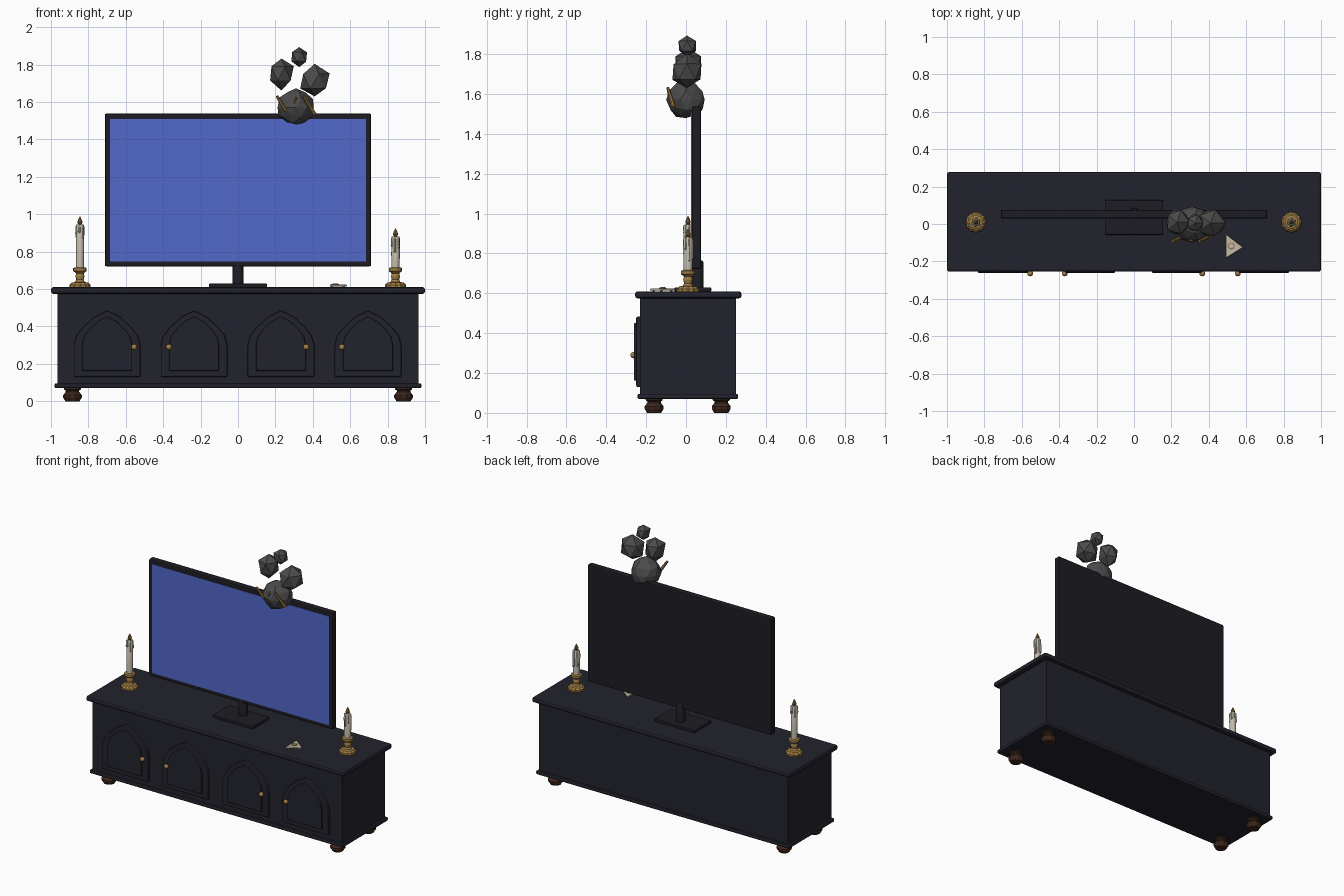
import bpy, bmesh, math, random
from mathutils import Vector

random.seed(4)
if "Cube" in bpy.data.objects:
    bpy.data.objects.remove(bpy.data.objects["Cube"], do_unlink=True)


def material(name, r, g, b):
    m = bpy.data.materials.new(name)
    m.use_nodes = True
    m.diffuse_color = (r, g, b, 1)
    m.node_tree.nodes["Principled BSDF"].inputs["Base Color"].default_value = (r, g, b, 1)
    return m


CABINET = material("midnight wood", .016, .016, .026)
PLASTIC = material("black plastic", .012, .012, .017)
SCREEN = material("blue screen", .085, .14, .6)
BRASS = material("brass", .36, .21, .06)
WAX = material("cream wax", .54, .5, .4)
ROCK = material("charcoal", .07, .07, .072)
FOOT = material("brown wood", .05, .022, .012)
FLAME = material("amber flame", .27, .14, .035)


def finish(name, bm, mat, bevel=0, smooth=False):
    bmesh.ops.recalc_face_normals(bm, faces=bm.faces)
    me = bpy.data.meshes.new(name)
    bm.to_mesh(me)
    bm.free()
    ob = bpy.data.objects.new(name, me)
    bpy.context.collection.objects.link(ob)
    me.materials.append(mat)
    if bevel:
        mod = ob.modifiers.new("bevel", "BEVEL")
        mod.width = bevel
        mod.segments = 2
    if smooth:
        bpy.ops.object.select_all(action='DESELECT')
        ob.select_set(True)
        bpy.context.view_layer.objects.active = ob
        bpy.ops.object.shade_smooth_by_angle(angle=math.radians(40))
    return ob


def prism(name, outline, depth, mat, bevel=0):
    """Extrude a closed outline of 3D points along a depth vector."""
    bm = bmesh.new()
    face = bm.faces.new([bm.verts.new(p) for p in outline])
    new = bmesh.ops.extrude_face_region(bm, geom=[face])["geom"]
    bmesh.ops.translate(bm, vec=depth, verts=[v for v in new if isinstance(v, bmesh.types.BMVert)])
    return finish(name, bm, mat, bevel)


def box(name, x0, x1, y0, y1, z0, z1, mat, bevel=0):
    return prism(name, [(x0, y0, z0), (x1, y0, z0), (x1, y1, z0), (x0, y1, z0)],
                 (0, 0, z1 - z0), mat, bevel)


def lathe(name, x, y, profile, mat, sides=16, flute=0, smooth=False):
    """Stack rings of (radius, height); flute scallops alternate corners."""
    bm = bmesh.new()
    rings = []
    for r, z in profile:
        ring = []
        for i in range(sides):
            a = math.tau * i / sides
            rr = r * (1 - flute * (i % 2))
            ring.append(bm.verts.new((x + rr * math.cos(a), y + rr * math.sin(a), z)))
        rings.append(ring)
    for a, b in zip(rings, rings[1:]):
        for i in range(sides):
            j = (i + 1) % sides
            bm.faces.new((a[i], a[j], b[j], b[i]))
    bm.faces.new(rings[0])
    bm.faces.new(rings[-1])
    return finish(name, bm, mat, smooth=smooth)


def rod(name, start, end, radius, mat):
    a, b = Vector(start), Vector(end)
    bm = bmesh.new()
    bmesh.ops.create_cone(bm, cap_ends=True, segments=8, radius1=radius,
                          radius2=radius * .7, depth=(b - a).length)
    ob = finish(name, bm, mat)
    ob.location = (a + b) / 2
    ob.rotation_euler = (b - a).to_track_quat('Z', 'Y').to_euler()


# Cabinet carcass, mouldings and top
box("cabinet_body", -.965, .965, -.23, .25, .085, .585, CABINET)
box("base_moulding", -.98, .98, -.243, .262, .07, .096, CABINET, .008)
box("cabinet_top", -1, 1, -.255, .278, .575, .61, CABINET, .012)

# Turned feet
for sx in (-.885, .885):
    for y in (-.16, .177):
        lathe("cabinet_foot", sx, y, [(.037, 0), (.05, .02), (.05, .033), (.036, .05),
                                      (.036, .058), (.045, .064), (.045, .072)], FOOT, 10)


# Pointed-arch doors with raised panels and knobs
def arch(cx, y, base, half):
    left = [(-x, z) for x, z in half if x > 0]
    pts = [(-half[0][0], base), (half[0][0], base)] + list(half) + left[::-1]
    return [(cx + x, y, z) for x, z in pts]


OUTER = [(.178, .30), (.165, .35), (.13, .395), (.07, .45), (0, .485)]
INNER = [(.134, .30), (.124, .345), (.096, .383), (.05, .427), (0, .453)]
for cx, knob_x in ((-.7, -.555), (-.235, -.37), (.23, .365), (.695, .555)):
    prism("door_frame", arch(cx, -.225, .13, OUTER), (0, -.025, 0), CABINET, .008)
    prism("door_panel", arch(cx, -.24, .162, INNER), (0, -.022, 0), CABINET, .007)
    bm = bmesh.new()
    bmesh.ops.create_icosphere(bm, subdivisions=2, radius=.016)
    finish("door_knob", bm, BRASS, smooth=True).location = (knob_x, -.264, .29)

# Television on its stand
box("tv_housing", -.712, .712, .029, .075, .722, 1.538, PLASTIC, .008)
box("tv_screen", -.685, .685, .026, .032, .748, 1.51, SCREEN)
box("tv_stand_base", -.156, .156, -.058, .127, .608, .63, PLASTIC, .006)
neck = lathe("tv_stand_neck", 0, 0, [(.03, .62), (.03, .755), (.024, .765)],
             PLASTIC, 16, smooth=True)
neck.location.y = .058

# Candlesticks with dripping candles
for x, top in ((-.845, .945), (.842, .882)):
    y = .01
    lathe("candle_holder_base", x, y, [(.057, .608), (.057, .622), (.045, .634), (.026, .638)],
          BRASS, 24, .1)
    lathe("candle_holder_stem", x, y, [(.03, .63), (.02, .65), (.024, .668), (.02, .684),
                                       (.036, .697), (.036, .712), (.028, .716)], BRASS)
    lathe("candle", x, y, [(.022, .71), (.022, top - .008), (.017, top)], WAX, 12, smooth=True)
    for i in range(6):
        a = i * math.tau / 6 + .4
        low = top - random.uniform(.04, .13)
        dx, dy = x + .02 * math.cos(a), y + .02 * math.sin(a)
        lathe("wax_drip", dx, dy, [(.003, low), (.007, low + .008), (.005, top - .012),
                                   (.002, top - .002)], WAX, 6)
    lathe("candle_flame", x, y, [(.006, top - .003), (.014, top + .01), (.011, top + .022),
                                 (.002, top + .042)], FLAME, 8)

# Stack of faceted rocks on the television
for cx, cy, cz, rx, ry, rz, detail in (
        (.31, 0, 1.572, .102, .098, .1, 2), (.232, .01, 1.752, .073, .078, .088, 1),
        (.41, .005, 1.712, .088, .086, .09, 1), (.327, .005, 1.842, .05, .052, .056, 1)):
    bm = bmesh.new()
    bmesh.ops.create_icosphere(bm, subdivisions=detail, radius=1)
    for v in bm.verts:
        v.co *= random.uniform(.9, 1.03)
        v.co = Vector((v.co.x * rx, v.co.y * ry, v.co.z * rz))
    if detail > 1:
        bmesh.ops.dissolve_limit(bm, angle_limit=.25, verts=bm.verts, edges=bm.edges)
    finish("rock", bm, ROCK).location = (cx, cy, cz)

# Small brass prongs on the lowest rock
rod("prong_left", (.255, -.07, 1.555), (.208, -.092, 1.632), .011, BRASS)
rod("prong_middle", (.285, -.08, 1.575), (.312, -.092, 1.625), .008, BRASS)
rod("prong_right", (.41, -.062, 1.535), (.35, -.092, 1.632), .011, BRASS)

# Triangular pointer with a ringed lens
prism("pointer_board", [(.492, -.182, .614), (.583, -.125, .614), (.492, -.055, .614)],
      (0, 0, .01), WAX, .003)
lathe("pointer_ring", .52, -.117, [(.019, .622), (.019, .627), (.015, .629)], BRASS, 16)
lathe("pointer_lens", .52, -.117, [(.012, .627), (.012, .631)], WAX, 16)
for px, py in ((.502, -.163), (.565, -.124), (.502, -.075)):
    lathe("pointer_foot", px, py, [(.006, .609), (.006, .616)], BRASS, 8)
